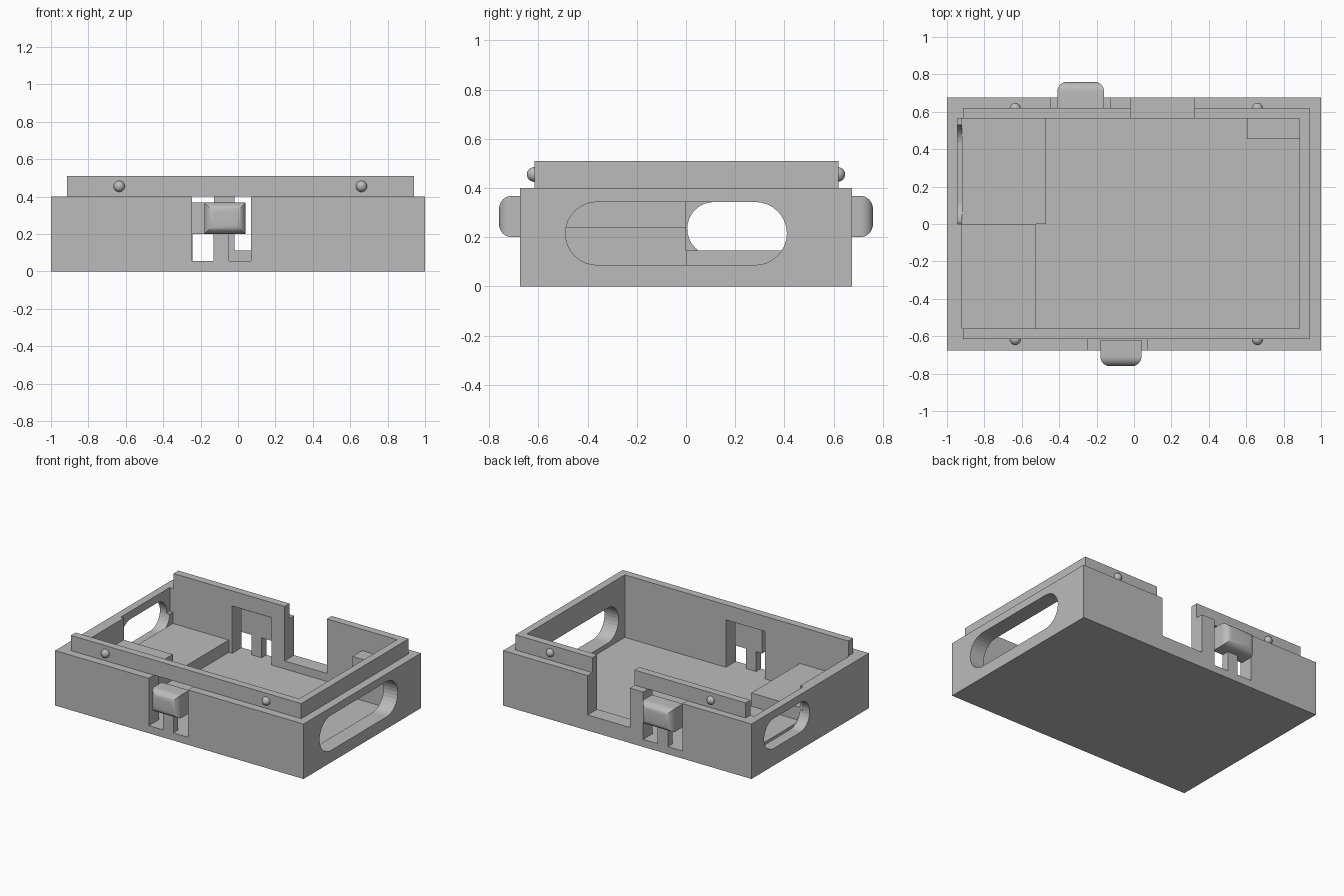
import bpy, bmesh, math

if "Cube" in bpy.data.objects:
    bpy.data.objects.remove(bpy.data.objects["Cube"], do_unlink=True)

grey = bpy.data.materials.new("light_grey")
grey.use_nodes = True
COLOUR = (0.5, 0.5, 0.5, 1)
grey.diffuse_color = COLOUR
grey.node_tree.nodes["Principled BSDF"].inputs["Base Color"].default_value = COLOUR


def finish(name, bm):
    bmesh.ops.recalc_face_normals(bm, faces=bm.faces)
    mesh = bpy.data.meshes.new(name)
    bm.to_mesh(mesh)
    bm.free()
    mesh.materials.append(grey)
    obj = bpy.data.objects.new(name, mesh)
    bpy.context.collection.objects.link(obj)
    return obj


def box_mesh(x, y, z):
    bm = bmesh.new()
    bmesh.ops.create_cube(bm, size=1)
    for v in bm.verts:
        v.co = [r[0] if c < 0 else r[1] for c, r in zip(v.co, (x, y, z))]
    return bm


def box(name, x, y, z):
    return finish(name, box_mesh(x, y, z))


def slot(name, x, y, z, steps=16):
    """Round-ended bar lying along y, used to cut side openings."""
    r = (z[1] - z[0]) / 2
    bm = bmesh.new()
    ring = []
    for cy, start in ((y[1] - r, -math.pi / 2), (y[0] + r, math.pi / 2)):
        for i in range(steps + 1):
            a = start + math.pi * i / steps
            ring.append(bm.verts.new((x[0], cy + r * math.cos(a), z[0] + r + r * math.sin(a))))
    face = bm.faces.new(ring)
    out = bmesh.ops.extrude_face_region(bm, geom=[face])["geom"]
    for v in out:
        if isinstance(v, bmesh.types.BMVert):
            v.co.x = x[1]
    return finish(name, bm)


def combine(target, tool, operation):
    mod = target.modifiers.new(operation, 'BOOLEAN')
    mod.operation = operation
    mod.solver = 'EXACT'
    mod.object = tool
    bpy.context.view_layer.objects.active = target
    bpy.ops.object.modifier_apply(modifier=mod.name)
    bpy.data.objects.remove(tool, do_unlink=True)


def smooth(obj):
    bpy.ops.object.select_all(action='DESELECT')
    obj.select_set(True)
    bpy.context.view_layer.objects.active = obj
    bpy.ops.object.shade_smooth_by_angle(angle=math.radians(30))


FLOOR = 0.055
RIM = 0.4

# Tray shell with a raised inner lip on three sides
tray = box("tray", (-1, 1), (-0.675, 0.675), (0, RIM))
combine(tray, box("lip", (-0.915, 0.94), (-0.615, 0.62), (0.3, 0.51)), 'UNION')
combine(tray, box("cavity", (-0.92, 0.885), (-0.56, 0.565), (FLOOR, 1)), 'DIFFERENCE')

# Thinned upper part of the right wall
combine(tray, box("relief", (-0.945, -0.9), (0, 0.565), (0.228, 1)), 'DIFFERENCE')

# Open notch in the back wall, round-ended openings in both side walls
combine(tray, box("notch", (-0.02, 0.32), (0.5, 0.8), (0.113, 1)), 'DIFFERENCE')
combine(tray, slot("left_slot", (0.8, 1.1), (-0.49, 0.41), (0.087, 0.343)), 'DIFFERENCE')
combine(tray, slot("right_slot", (-1.1, -0.9), (0.005, 0.53), (0.125, 0.343)), 'DIFFERENCE')

# Latches: a window, a springy tongue and a rounded push button on front and back
for side, sign, cx in (("front", -1, -0.0875), ("back", 1, -0.285)):
    def span(a, b):
        return tuple(sorted((sign * a, sign * b)))

    combine(tray, box("window", (cx - 0.158, cx + 0.158), span(0.5, 0.8), (FLOOR, RIM)), 'DIFFERENCE')
    tongue_x = cx if sign > 0 else cx - 0.002
    box(side + "_latch_tongue", (tongue_x - 0.041, tongue_x + 0.041),
        span(0.62, 0.675), (FLOOR - 0.01, 0.3))
    bx = cx + (0.0175 if sign < 0 else 0)
    half = 0.11 if sign < 0 else 0.125
    bm = box_mesh((bx - half, bx + half), span(0.62, 0.76), (0.2, 0.368))
    outer = [e for e in bm.edges if all(abs(v.co.y) > 0.75 for v in e.verts)]
    bmesh.ops.bevel(bm, geom=outer, offset=0.052, segments=8, profile=0.5, affect='EDGES')
    smooth(finish(side + "_latch_button", bm))

    # Snap bumps on the lip
    for label, x in (("right", -0.635), ("left", 0.66)):
        bm = bmesh.new()
        bmesh.ops.create_uvsphere(bm, u_segments=24, v_segments=12, radius=0.03)
        bmesh.ops.translate(bm, vec=(x, sign * 0.617, 0.455), verts=bm.verts)
        smooth(finish(f"{side}_{label}_snap_bump", bm))

# Raised supports on the floor
box("low_platform", (-0.92, -0.47), (0, 0.565), (FLOOR - 0.01, 0.145))
box("high_platform", (-0.92, -0.525), (-0.56, 0), (FLOOR - 0.01, 0.242))
box("corner_post", (0.603, 0.885), (0.455, 0.565), (FLOOR - 0.01, 0.355))
